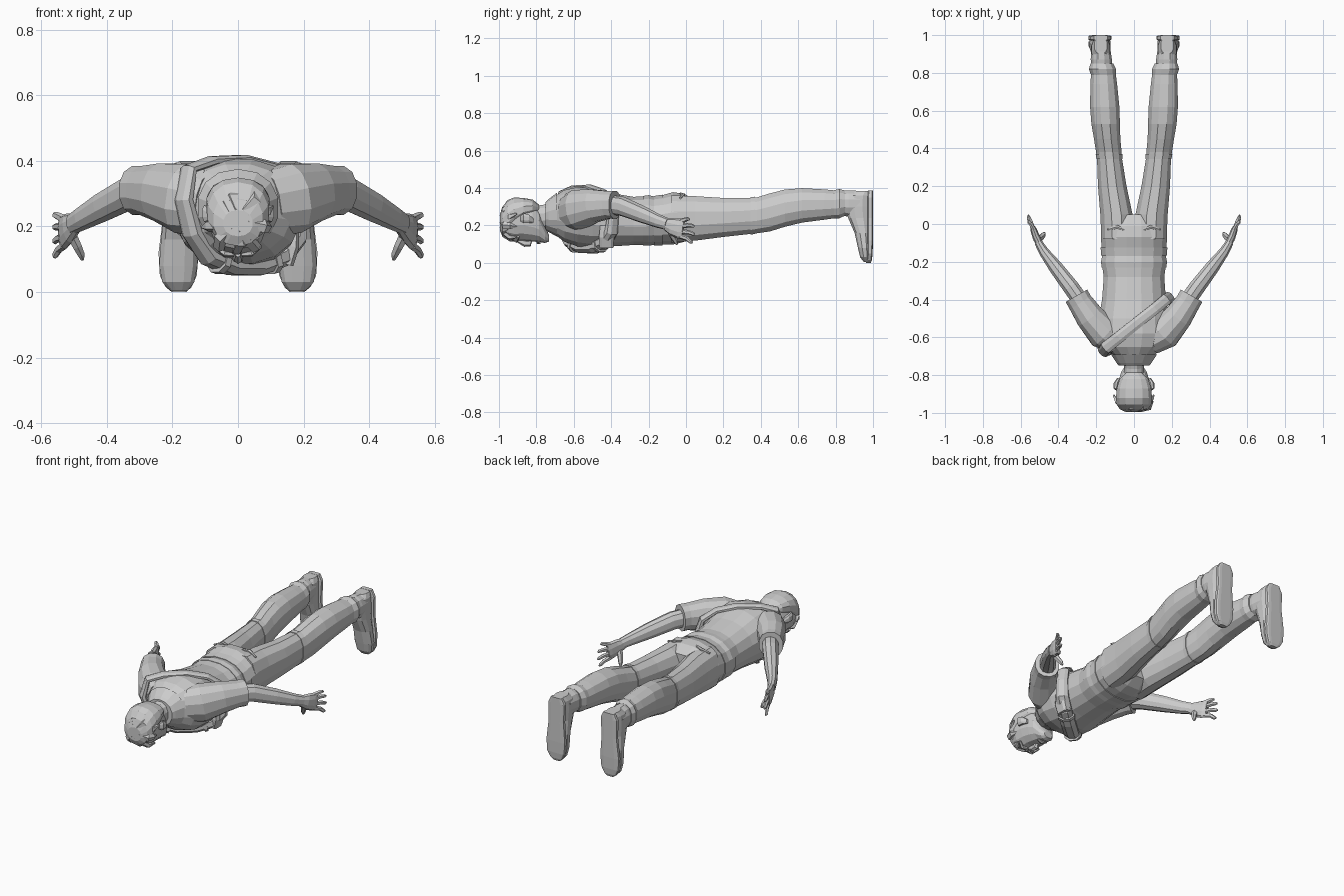
import bpy, bmesh, math
from mathutils import Vector

Z = Vector((0, 0, 1))
Y = Vector((0, 1, 0))


def loft(name, stations, n=12, tangent=None, ref=Z, p=2.2, mirror=False, closed=False,
         centre=None, caps=True):
    """Skin superellipse rings; each station is (x, y, z, side radius, up radius)."""
    bm = bmesh.new()
    pts = [Vector(s[:3]) for s in stations]
    m = len(pts)
    rings = []
    for i, s in enumerate(stations):
        if tangent:
            t = Vector(tangent)
        elif closed:
            t = (pts[(i + 1) % m] - pts[i - 1]).normalized()
        else:
            t = (pts[min(i + 1, m - 1)] - pts[max(i - 1, 0)]).normalized()
        r = (pts[i] - Vector(centre)) if centre else ref
        u = t.cross(r).normalized()
        v = u.cross(t).normalized()
        ring = []
        for k in range(n):
            a = 2 * math.pi * (k + 0.5) / n
            c, d = math.cos(a), math.sin(a)
            c = math.copysign(abs(c) ** (2 / p), c)
            d = math.copysign(abs(d) ** (2 / p), d)
            ring.append(bm.verts.new(pts[i] + u * c * s[3] + v * d * s[4]))
        rings.append(ring)
    for i in range(m if closed else m - 1):
        a, b = rings[i], rings[(i + 1) % m]
        for k in range(n):
            bm.faces.new((a[k], a[(k + 1) % n], b[(k + 1) % n], b[k]))
    if caps and not closed:
        bm.faces.new(rings[0])
        bm.faces.new(rings[-1])
    bmesh.ops.recalc_face_normals(bm, faces=bm.faces[:])
    me = bpy.data.meshes.new(name)
    bm.to_mesh(me)
    bm.free()
    ob = bpy.data.objects.new(name, me)
    bpy.context.collection.objects.link(ob)
    if mirror:
        ob.modifiers.new("Mirror", 'MIRROR')
    return ob


def body(name, rows, x=0, **kw):
    """Loft along y from rows of (y, top z, bottom z, half width[, centre x])."""
    st = [(r[4] if len(r) > 4 else x, r[0], (r[1] + r[2]) / 2, r[3], (r[1] - r[2]) / 2)
          for r in rows]
    return loft(name, st, tangent=(0, 1, 0), **kw)


# Shirt and seat of the trousers
body("torso", [(-.73, .33, .18, .07), (-.69, .365, .14, .115), (-.65, .392, .11, .165),
               (-.58, .408, .085, .195), (-.5, .402, .075, .19), (-.4, .375, .085, .172),
               (-.28, .355, .093, .163), (-.22, .358, .092, .172)], n=16)
body("shirt_hem", [(-.23, .36, .09, .174), (-.2, .364, .09, .178), (-.17, .357, .093, .172)], n=16)
body("belt", [(-.17, .36, .09, .176), (-.125, .367, .09, .18)], n=16)
body("seat", [(-.14, .36, .095, .174), (-.07, .38, .095, .178), (-.01, .372, .11, .176),
              (.05, .335, .15, .14)], n=16)
body("collar", [(-.75, .325, .175, .082), (-.735, .34, .165, .095), (-.69, .375, .14, .125)], n=14)

# Trouser legs, knee bands and boot shafts
body("trouser_leg", [(-.08, .365, .105, .085, .09), (.05, .36, .115, .088, .093),
                     (.2, .35, .135, .078, .115), (.35, .35, .152, .068, .13),
                     (.38, .353, .155, .07, .133), (.45, .375, .165, .072, .142),
                     (.53, .395, .19, .078, .15), (.62, .402, .212, .08, .155),
                     (.74, .395, .228, .073, .16), (.79, .39, .235, .068, .162),
                     (.82, .398, .235, .074, .167), (.85, .388, .25, .062, .17)], mirror=True)
body("knee_band", [(.345, .354, .148, .071, .13), (.37, .357, .151, .073, .132)], mirror=True)
body("boot_shaft", [(.83, .385, .25, .056, .17), (.87, .39, .245, .058, .173),
                    (.93, .386, .25, .052, .176)], mirror=True)


# Boots: toes point down, soles face backwards
def foot(name, rows, p):
    loft(name, [(x, (a + b) / 2, z, rx, (b - a) / 2) for z, a, b, rx, x in rows],
         tangent=(0, 0, -1), ref=Y, p=p, mirror=True)


foot("boot", [(.385, .9, .99, .035, .176), (.36, .86, .99, .05, .176), (.3, .85, .99, .052, .177),
              (.24, .865, .99, .05, .178), (.16, .9, .99, .056, .18), (.08, .918, .99, .06, .182),
              (.03, .93, .988, .05, .182), (.005, .95, .98, .028, .18)], 2.4)
foot("boot_sole", [(.386, .972, 1, .035, .176), (.35, .97, 1, .054, .176), (.24, .97, 1, .05, .178),
                   (.12, .97, 1, .062, .181), (.05, .97, .998, .057, .182),
                   (.015, .965, .994, .04, .181), (0, .962, .988, .022, .18)], 5)

# Sleeves and forearms
loft("sleeve", [(.09, -.62, .27, .075, .1), (.16, -.575, .285, .092, .11),
                (.235, -.49, .305, .078, .09), (.285, -.415, .31, .068, .076),
                (.305, -.38, .31, .068, .077)], mirror=True)
loft("forearm", [(.26, -.44, .315, .045, .052), (.33, -.34, .302, .045, .052),
                 (.41, -.235, .26, .039, .046), (.475, -.15, .224, .028, .037),
                 (.505, -.1, .207, .022, .032)], n=10, mirror=True)

# Hands: palm, four fingers and a thumb
loft("palm", [(.495, -.115, .21, .02, .03), (.515, -.075, .195, .021, .047),
              (.53, -.035, .183, .018, .054), (.537, -.015, .18, .013, .05)],
     n=10, mirror=True)
for i, (zb, yt, zt) in enumerate([(.222, .02, .232), (.197, .045, .195),
                                  (.167, .048, .152), (.142, .035, .108)]):
    mid = (.547, (yt - .02) / 2, (zb + zt) / 2 + .004, .011, .012)
    loft(f"finger_{i + 1}", [(.53, -.03, zb, .012, .014), mid, (.558, yt - .01, zt + .003, .009, .01),
                             (.56, yt, zt, .004, .005)], n=6, mirror=True)
loft("thumb", [(.51, -.085, .18, .018, .02), (.49, -.07, .14, .015, .016),
               (.478, -.055, .115, .012, .013), (.474, -.048, .098, .005, .006)],
     n=6, ref=Y, mirror=True)

# Neck and head, face down
loft("neck", [(0, -.82, .24, .055, .068), (0, -.76, .245, .053, .066), (0, -.69, .255, .068, .078)])
body("head", [(-.733, .15, .113, .028), (-.755, .2, .106, .05), (-.785, .29, .112, .07),
              (-.82, .325, .113, .08), (-.87, .34, .117, .088), (-.92, .343, .115, .09),
              (-.96, .325, .13, .08), (-.985, .285, .17, .055)], n=14)
loft("nose", [(0, -.895, .118, .009, .012), (0, -.86, .105, .013, .02), (0, -.838, .104, .018, .018),
              (0, -.83, .118, .012, .008)], n=6)
loft("lips", [(-.028, -.788, .118, .008, .006), (0, -.788, .107, .013, .008),
              (.028, -.788, .118, .008, .006)], n=6)
loft("brow", [(.012, -.905, .115, .009, .008), (.04, -.91, .118, .01, .01),
              (.068, -.897, .14, .007, .007)], n=6, mirror=True)
loft("ear", [(.08, -.815, .225, .01, .012), (.094, -.84, .235, .014, .024),
             (.098, -.87, .24, .012, .028), (.085, -.885, .235, .006, .014)],
     n=8, tangent=(0, -1, 0), mirror=True)

# Hair: cap over the skull and a tousled fringe
body("hair_cap", [(-.785, .31, .27, .04), (-.82, .338, .25, .078), (-.87, .347, .225, .093),
                  (-.92, .349, .18, .098), (-.955, .335, .145, .094), (-.98, .3, .14, .077),
                  (-.995, .25, .17, .045)], n=14)
for i in range(9):
    a = math.radians(-165 + i * 37)
    c, s = math.cos(a), math.sin(a)
    bend = .012 * (-1) ** i
    loft(f"hair_lock_{i + 1}", [(.03 * c, -.985, .22 + .03 * s, .014, .012),
                                (.07 * c + bend, -.972, .22 + .072 * s, .022, .015),
                                (.093 * c, -.94, .22 + .098 * s + bend / 2, .018, .014),
                                (.1 * c - bend, -.905, .225 + .108 * s, .004, .004)],
         n=5, centre=(0, -.9, .22))

# Bedroll: flat strap across the back, thick roll across the chest
loft("bedroll", [(-.15, -.655, .375, .034, .016), (-.08, -.6, .4, .033, .015),
                 (.02, -.52, .405, .032, .014), (.11, -.45, .382, .032, .014),
                 (.17, -.4, .33, .032, .016), (.188, -.39, .25, .034, .022),
                 (.178, -.4, .165, .038, .03), (.13, -.435, .11, .042, .036),
                 (.06, -.49, .084, .045, .036), (-.02, -.56, .084, .045, .034),
                 (-.09, -.62, .11, .042, .03), (-.14, -.66, .18, .038, .024),
                 (-.165, -.675, .28, .035, .02)], n=8, closed=True, centre=(0, -.53, .24))
for i, (x, y, z, tx, ty, tz) in enumerate([(.1, -.458, .095, .8, .6, .25),
                                           (-.055, -.59, .095, .8, .6, -.3)]):
    d = Vector((tx, ty, tz)).normalized() * .01
    loft(f"bedroll_tie_{i + 1}", [(x - d.x, y - d.y, z - d.z, .05, .041),
                                  (x + d.x, y + d.y, z + d.z, .05, .041)], n=8)

# Side pouch hanging under the roll, and back pocket flaps
loft("pouch", [(.165, -.425, .2, .022, .035), (.16, -.425, .14, .028, .042),
               (.145, -.425, .085, .025, .038)], n=8, ref=Y, p=4)
loft("pocket_flap", [(.05, -.03, .37, .006, .006), (.09, -.015, .366, .012, .007),
                     (.14, -.03, .347, .006, .006)], n=6, mirror=True)
